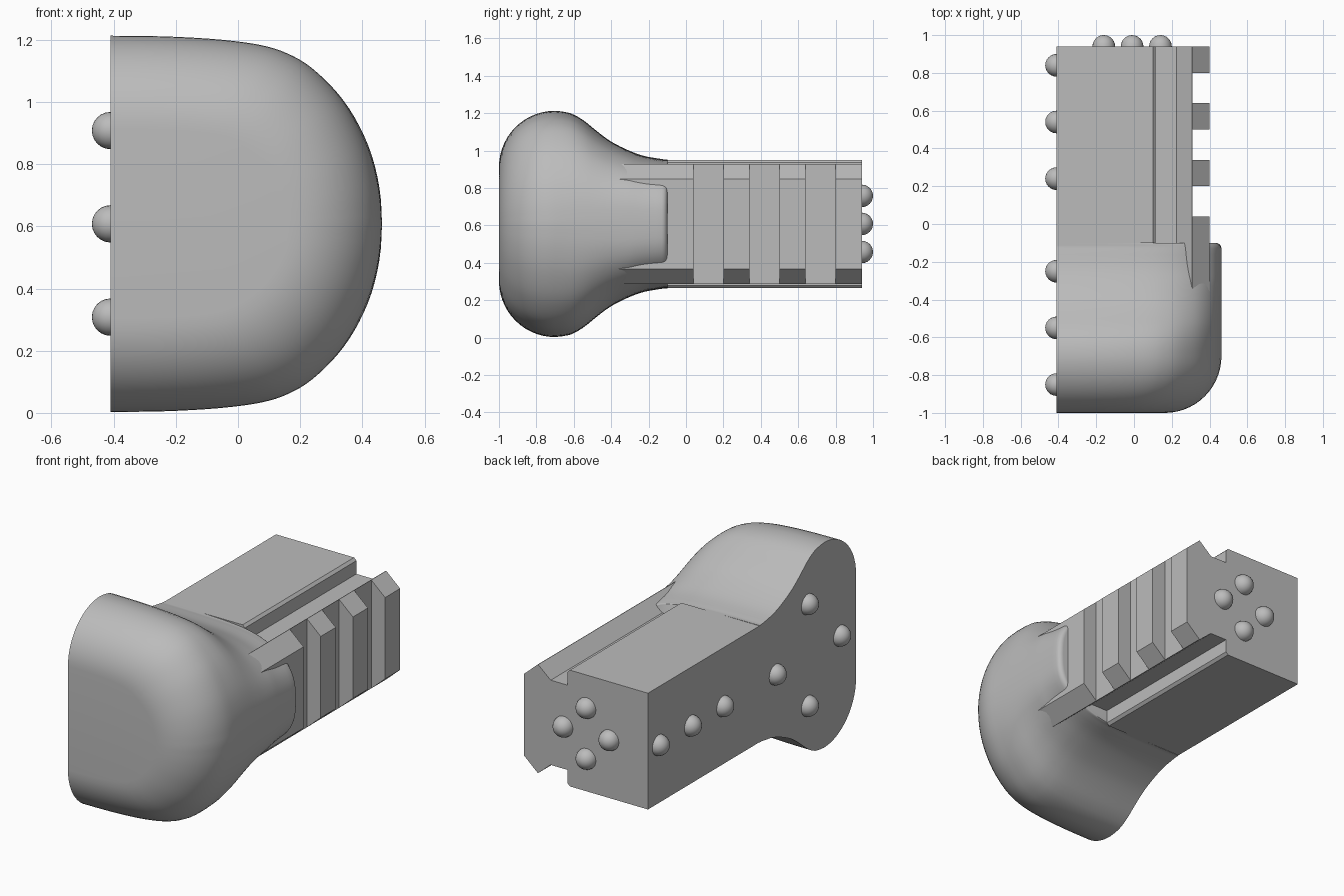
import bpy, bmesh, math
from mathutils import Matrix

if "Cube" in bpy.data.objects:
    bpy.data.objects.remove(bpy.data.objects["Cube"])

MID = 0.608      # height of the symmetry plane
LEFT = -0.41     # flat left side

grey = bpy.data.materials.new("plain grey")
grey.diffuse_color = (0.5, 0.5, 0.5, 1)
grey.use_nodes = True
grey.node_tree.nodes["Principled BSDF"].inputs["Base Color"].default_value = grey.diffuse_color


def finish(name, bm, smooth=None):
    bmesh.ops.recalc_face_normals(bm, faces=bm.faces)
    mesh = bpy.data.meshes.new(name)
    bm.to_mesh(mesh)
    bm.free()
    mesh.materials.append(grey)
    ob = bpy.data.objects.new(name, mesh)
    bpy.context.collection.objects.link(ob)
    if smooth:
        bpy.ops.object.select_all(action='DESELECT')
        ob.select_set(True)
        bpy.context.view_layer.objects.active = ob
        bpy.ops.object.shade_smooth_by_angle(angle=math.radians(smooth))
    return ob


def mirrored(half):
    """Upper half outline (x, height above middle) to a closed outline."""
    low = [(x, -z) for x, z in reversed(half) if z > 1e-6]
    return list(half) + low


def loft(name, sections, smooth=None):
    """Skin a list of (y, outline) sections and cap both ends."""
    bm = bmesh.new()
    rings = [[bm.verts.new((x, y, MID + z)) for x, z in pts] for y, pts in sections]
    for a, b in zip(rings, rings[1:]):
        for i in range(len(a)):
            j = (i + 1) % len(a)
            bm.faces.new((a[i], a[j], b[j], b[i]))
    bm.faces.new(rings[0])
    bm.faces.new(rings[-1])
    return finish(name, bm, smooth)


def extrude(name, half, y0, y1):
    pts = mirrored(half)
    return loft(name, [(y0, pts), (y1, pts)])


def refine(pts, n):
    """Smooth curve through points (Catmull-Rom)."""
    out = []
    for i in range(len(pts) - 1):
        p0, p1, p2 = pts[max(i - 1, 0)], pts[i], pts[i + 1]
        p3 = pts[min(i + 2, len(pts) - 1)]
        for k in range(n):
            t = k / n
            out.append(tuple(0.5 * (2 * b + (c - a) * t + (2 * a - 5 * b + 4 * c - d) * t * t
                                    + (3 * b - a - 3 * c + d) * t ** 3)
                             for a, b, c, d in zip(p0, p1, p2, p3)))
    return out + [pts[-1]]


# Rounded head: D-shaped section lofted along y, narrowing to the neck
D_HALF = refine([(LEFT, 1), (-.25, .997), (-.1, .985), (.02, .965), (.1, .94), (.16, .905),
                 (.22, .85), (.28, .765), (.34, .65), (.39, .51), (.43, .35),
                 (.455, .17), (.463, 0)], 3)
NECK = refine([(-.7, .605), (-.62, .593), (-.55, .555), (-.5, .515), (-.45, .475), (-.4, .44),
               (-.35, .413), (-.3, .39), (-.25, .371), (-.2, .358), (-.13, .347)], 2)


def d_section(right, h, power):
    s = (right - LEFT) / (0.463 - LEFT)
    return mirrored([(LEFT + (x - LEFT) * s, h * max(f, 0) ** power) for x, f in D_HALF])


sections = []
R = 0.3
for k in range(14):                                    # rounded front
    t = math.pi / 2 * k / 14
    inset = R * (1 - math.sin(t))
    sections.append((-1 + R * (1 - math.cos(t)), d_section(.463 - inset, .605 - inset, 1)))
for y, h in NECK:                                      # tapering neck
    sections.append((y, d_section(.463, h, 1 - .3 * min(1, (y + .7) / .4))))
for k in range(1, 6):                                  # rounded end of the neck
    t = math.pi / 2 * k / 5
    sections.append((-.13 + .03 * math.sin(t),
                     d_section(.463 - .03 * (1 - math.cos(t)), .345, .7)))
loft("head", sections, 40)

# Square shaft with the rail base along its right side
extrude("shaft", [(LEFT, .343), (.10, .343), (.115, .328), (.115, .25), (.225, .25),
                  (.307, .32), (.31, .32)], -.1, .94)

# Rail running back into the head
extrude("rail_root", [(.1, .25), (.225, .25), (.307, .32), (.31, .32), (.40, .24)], -.6, .04)

# Rail teeth
for i, y in enumerate((.20, .50, .80)):
    extrude(f"rail_tooth_{i + 1}", [(.30, .313), (.31, .32), (.40, .24)], y, y + .14)


# Round studs: half balls sitting on the flat left side and the back end
def stud(name, loc, axis, angle):
    bm = bmesh.new()
    bmesh.ops.create_uvsphere(bm, u_segments=24, v_segments=12, radius=.06)
    bmesh.ops.delete(bm, geom=[v for v in bm.verts if v.co.z < -.001], context='VERTS')
    ob = finish(name, bm, 60)
    ob.matrix_world = Matrix.Translation(loc) @ Matrix.Rotation(angle, 4, axis)


side = [(.84, 0), (.54, 0), (.24, 0), (-.25, 0), (-.55, .3), (-.55, -.3), (-.85, 0)]
for i, (y, z) in enumerate(side):
    stud(f"side_stud_{i + 1}", (LEFT, y, MID + z), 'Y', -math.pi / 2)
for i, (dx, dz) in enumerate([(.15, 0), (-.15, 0), (0, .15), (0, -.15)]):
    stud(f"end_stud_{i + 1}", (-.01 + dx, .94, MID + dz), 'X', -math.pi / 2)
